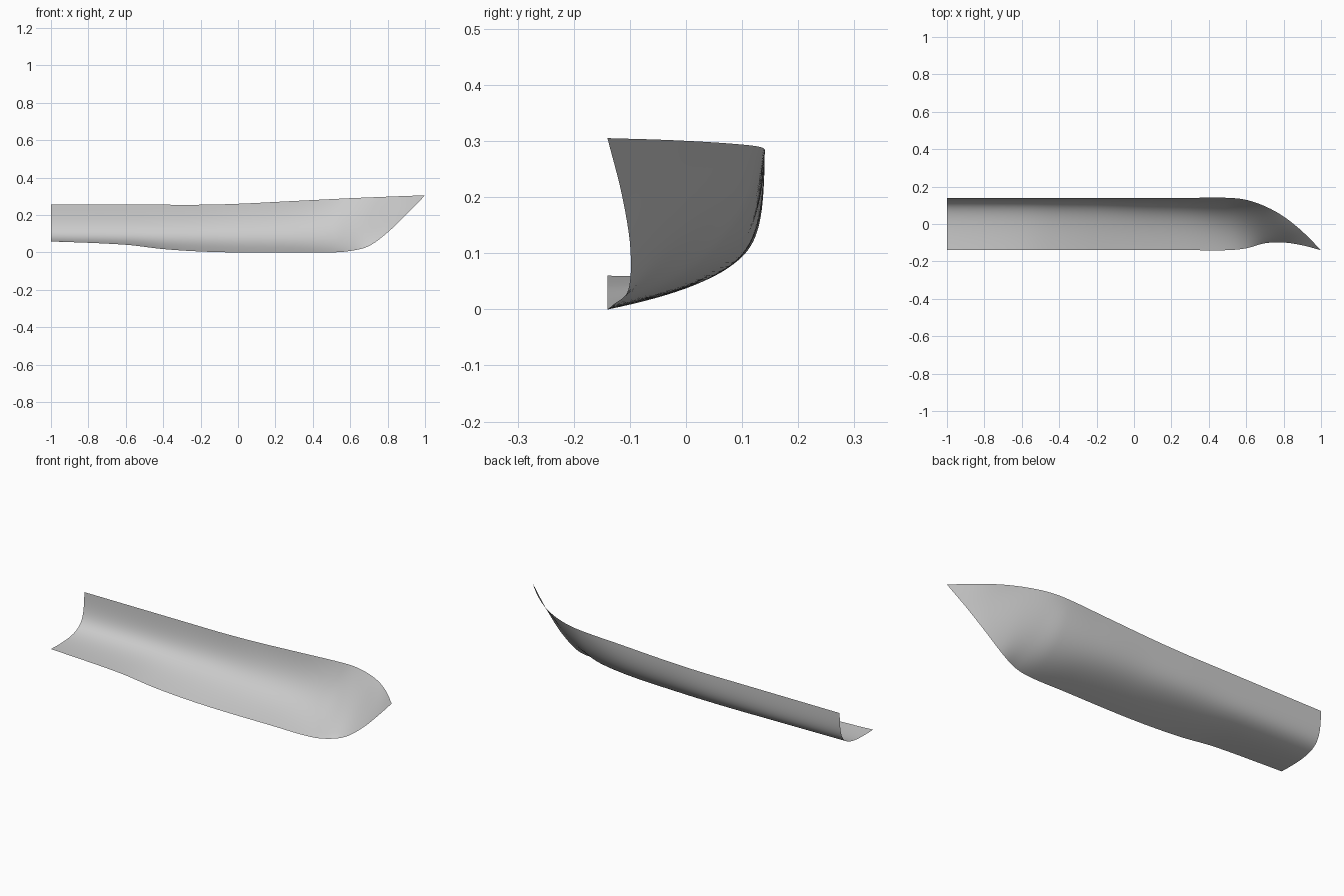
import bpy
import bmesh
from mathutils import Vector

default_cube = bpy.data.objects.get("Cube")
if default_cube:
    bpy.data.objects.remove(default_cube, do_unlink=True)

SECTION_STEPS = 28
LENGTH_STEPS = 120

# Stations from stern to bow: x, then (y, z) of keel, bilge, topside and sheer
STATIONS = [
    (-1.0, -.14, .06, .12, .05, .135, .09, .14, .255),
    (-.6, -.14, .041, .12, .05, .135, .09, .14, .255),
    (-.4, -.14, .018, .11, .05, .135, .09, .14, .255),
    (-.2, -.14, .005, .1, .05, .135, .09, .14, .255),
    (0, -.14, 0, .08, .045, .13, .09, .14, .26),
    (.3, -.14, 0, .04, .04, .125, .09, .14, .275),
    (.5, -.14, 0, -.02, .035, .1, .1, .14, .285),
    (.6, -.13, .008, -.05, .05, .06, .125, .129, .29),
    (.7, -.103, .034, -.06, .09, .02, .17, .095, .294),
    (.8, -.099, .107, -.065, .16, -.02, .23, .04, .298),
    (.9, -.114, .203, -.09, .235, -.065, .27, -.04, .302),
    (1.0, -.14, .305, -.14, .305, -.14, .305, -.14, .305),
]


def slope(index, column):
    """Slope of one column at a station, from its neighbours."""
    before = STATIONS[max(index - 1, 0)]
    after = STATIONS[min(index + 1, len(STATIONS) - 1)]
    return (after[column] - before[column]) / (after[0] - before[0])


def station_at(x):
    """Smoothly blended keel, bilge, topside and sheer points at x."""
    index = 0
    while index < len(STATIONS) - 2 and x > STATIONS[index + 1][0]:
        index += 1
    low, high = STATIONS[index], STATIONS[index + 1]
    span = high[0] - low[0]
    t = (x - low[0]) / span
    values = []
    for column in range(1, len(low)):
        rise = (3 - 2 * t) * t * t
        lead_in = t * (1 - t) ** 2 * span * slope(index, column)
        lead_out = t * t * (t - 1) * span * slope(index + 1, column)
        blend = low[column] + (high[column] - low[column]) * rise
        values.append(blend + lead_in + lead_out)
    return [Vector((x, y, z)) for y, z in zip(values[::2], values[1::2])]


def section_point(points, t):
    """Point on the curved section running from keel to sheer."""
    keel, bilge, topside, sheer = points
    s = 1 - t
    return (keel * s ** 3 + bilge * (3 * s * s * t)
            + topside * (3 * s * t * t) + sheer * t ** 3)


# Hull paint
paint = bpy.data.materials.new("hull_grey")
paint.use_nodes = True
grey = (.6, .6, .6, 1)
paint.diffuse_color = grey
paint.node_tree.nodes["Principled BSDF"].inputs["Base Color"].default_value = grey

# Half hull as a thin open sheet lofted from stern to bow
bm = bmesh.new()
rows = []
for i in range(LENGTH_STEPS + 1):
    points = station_at(-1 + 2 * i / LENGTH_STEPS)
    rows.append([bm.verts.new(section_point(points, j / SECTION_STEPS))
                 for j in range(SECTION_STEPS + 1)])
for aft, fore in zip(rows, rows[1:]):
    for j in range(SECTION_STEPS):
        bm.faces.new((aft[j], aft[j + 1], fore[j + 1], fore[j]))

# Close the bow tip to a single point
bmesh.ops.remove_doubles(bm, verts=rows[-1], dist=.0001)
for face in bm.faces:
    face.smooth = True

mesh = bpy.data.meshes.new("half_hull")
bm.to_mesh(mesh)
bm.free()
mesh.materials.append(paint)
hull = bpy.data.objects.new("half_hull", mesh)
bpy.context.collection.objects.link(hull)
